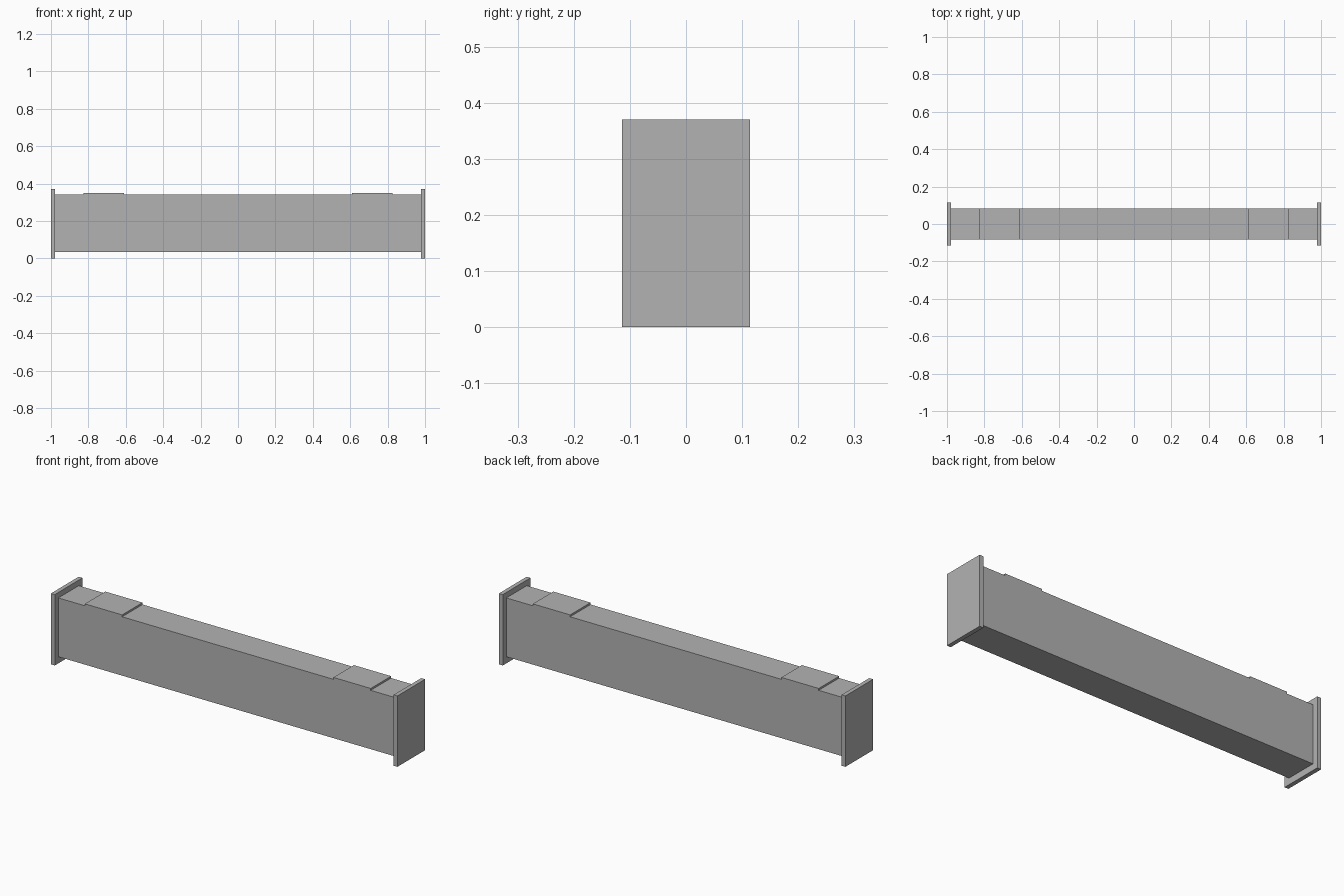
import bpy

old = bpy.data.objects.get("Cube")
if old:
    bpy.data.objects.remove(old, do_unlink=True)

# One plain grey for the whole beam
grey = bpy.data.materials.new("plain grey")
grey.use_nodes = True
color = (0.45, 0.45, 0.45, 1)
grey.diffuse_color = color
grey.node_tree.nodes["Principled BSDF"].inputs["Base Color"].default_value = color


def box(name, x, y, z):
    """Box spanning the given (low, high) ranges."""
    spans = (x, y, z)
    bpy.ops.mesh.primitive_cube_add(size=1, location=[(a + b) / 2 for a, b in spans])
    obj = bpy.context.object
    obj.name = name
    obj.scale = [b - a for a, b in spans]
    bpy.ops.object.transform_apply(location=False, rotation=False, scale=True)
    obj.data.materials.append(grey)
    return obj


LENGTH, PLATE = 1.0, 0.022
inner = LENGTH - PLATE
width = (-0.084, 0.084)
bottom, top = 0.034, 0.341

# Main beam
box("beam", (-inner, inner), width, (bottom, top))

# End plates and bearing pads on both ends
for side, s in (("left", 1), ("right", -1)):
    box(side + "_end_plate", sorted((s * inner, s * LENGTH)), (-0.114, 0.114), (0, 0.37))
    box(side + "_top_pad", sorted((s * 0.61, s * 0.825)), width, (top, 0.351))
